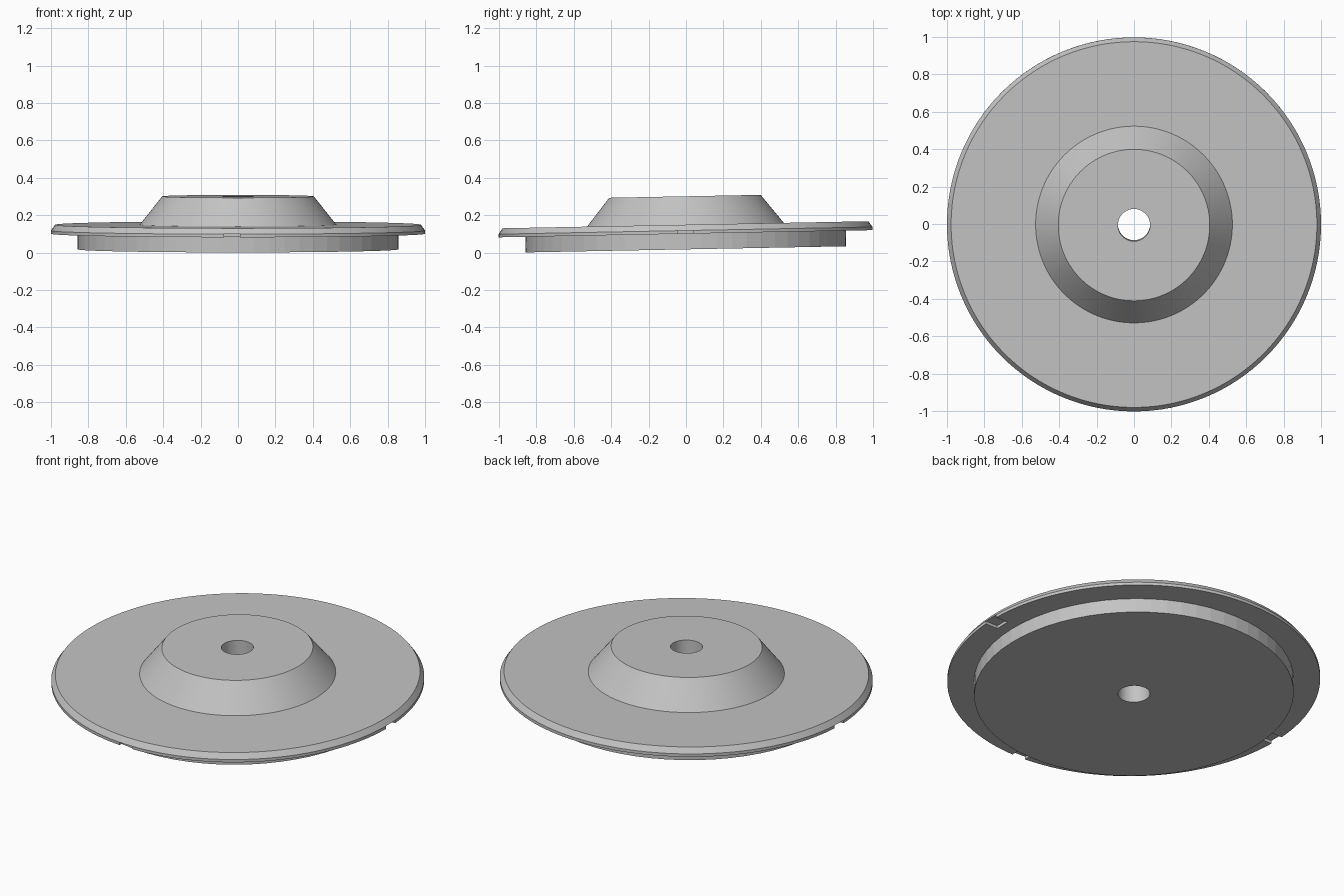
import bpy, bmesh, math
from mathutils import Matrix, Vector

cube = bpy.data.objects.get("Cube")
if cube:
    bpy.data.objects.remove(cube, do_unlink=True)

TILT = math.radians(1.1)
BORE = 0.086

grey = bpy.data.materials.new("plain grey")
grey.use_nodes = True
colour = (0.55, 0.55, 0.55, 1)
grey.diffuse_color = colour
grey.node_tree.nodes["Principled BSDF"].inputs["Base Color"].default_value = colour


def add_object(name, bm):
    bmesh.ops.recalc_face_normals(bm, faces=bm.faces)
    mesh = bpy.data.meshes.new(name)
    bm.to_mesh(mesh)
    bm.free()
    mesh.materials.append(grey)
    obj = bpy.data.objects.new(name, mesh)
    bpy.context.collection.objects.link(obj)
    obj.rotation_euler.x = TILT
    return obj


def lathe(name, profile, sides):
    """Revolve a closed (radius, height) outline around z."""
    bm = bmesh.new()
    rings = []
    for i in range(sides):
        a = 2 * math.pi * i / sides
        rings.append([bm.verts.new((r * math.cos(a), r * math.sin(a), z)) for r, z in profile])
    n = len(profile)
    for i in range(sides):
        here, there = rings[i], rings[(i + 1) % sides]
        for j in range(n):
            k = (j + 1) % n
            bm.faces.new((here[j], there[j], there[k], here[k]))
    return add_object(name, bm)


# Flange with chamfered rim and tapered hub
disc = lathe("flange_and_hub", [
    (BORE, 0.101), (1.0, 0.101), (1.0, 0.118), (0.978, 0.149),
    (0.526, 0.149), (0.405, 0.301), (BORE, 0.301)], 128)

# Shallow drum underneath
drum = lathe("lower_drum", [
    (BORE, 0.0175), (0.857, 0.0175), (0.857, 0.101), (BORE, 0.101)], 64)

# Three rim notches: left, right and front
bm = bmesh.new()
for centre in [(1.01, 0), (-1.01, 0), (-0.033, -1.01)]:
    along_x = abs(centre[0]) > 0.5
    size = (0.18, 0.085) if along_x else (0.085, 0.18)
    place = Matrix.Translation(Vector((*centre, 0.099)))
    bmesh.ops.create_cube(bm, size=1, matrix=place @ Matrix.Diagonal((*size, 0.038, 1)))
cutter = add_object("notch_cutter", bm)
cutter.hide_render = True
cutter.hide_set(True)
cutter.display_type = 'WIRE'

cut = disc.modifiers.new("rim notches", 'BOOLEAN')
cut.operation = 'DIFFERENCE'
cut.solver = 'EXACT'
cut.object = cutter

# Apply the cut, then shade smooth with sharp edges kept
bpy.ops.object.select_all(action='DESELECT')
disc.select_set(True)
bpy.context.view_layer.objects.active = disc
bpy.ops.object.modifier_apply(modifier=cut.name)
bpy.data.objects.remove(cutter, do_unlink=True)
bpy.ops.object.shade_smooth_by_angle(angle=math.radians(20))
